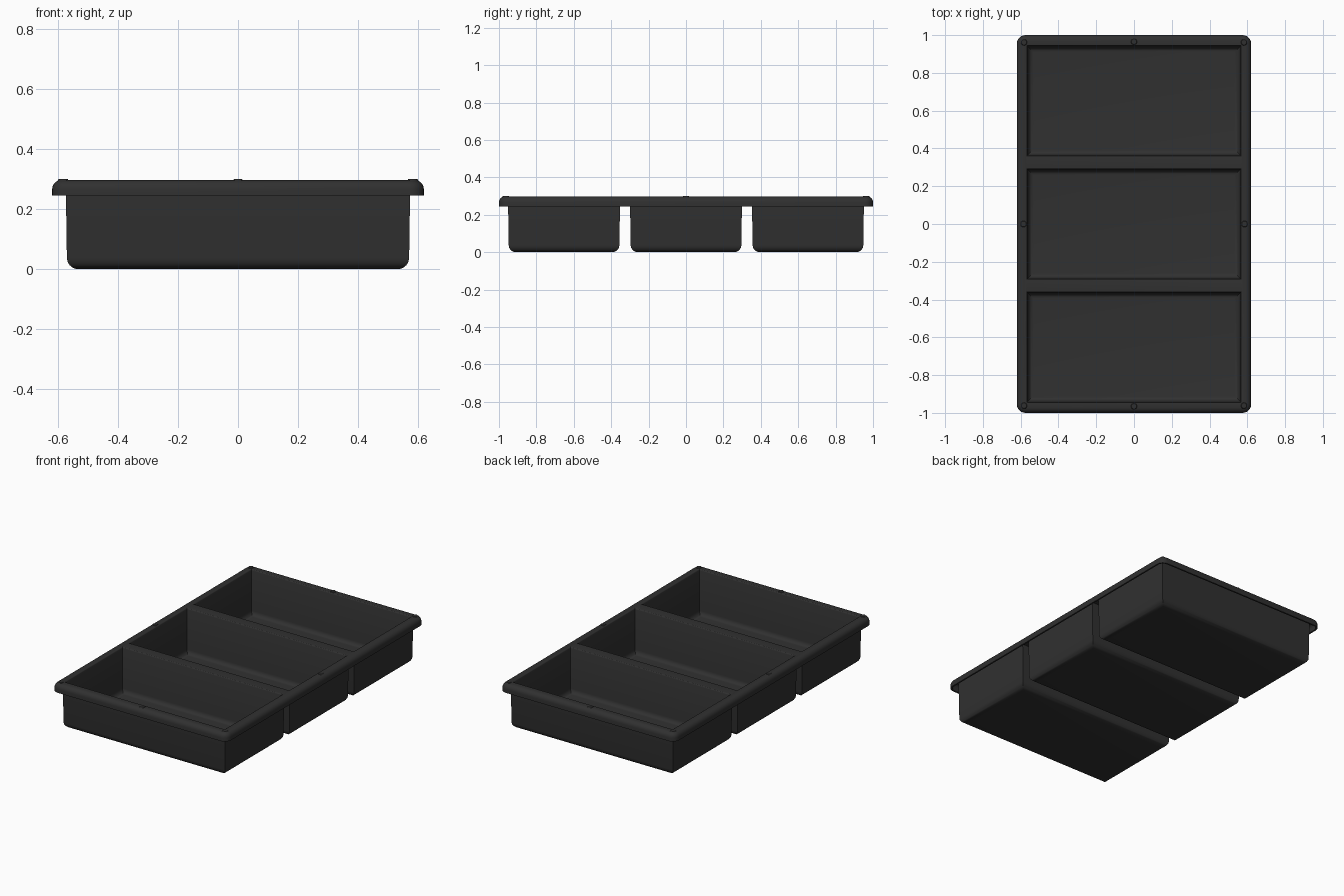
import bpy, bmesh, math

if "Cube" in bpy.data.objects:
    bpy.data.objects.remove(bpy.data.objects["Cube"])

black = bpy.data.materials.new("black plastic")
black.diffuse_color = (0.03, 0.03, 0.03, 1)
black.use_nodes = True
black.node_tree.nodes["Principled BSDF"].inputs["Base Color"].default_value = black.diffuse_color

RIM_X, RIM_Y, DECK_Z = 0.62, 1.0, 0.297
WALL = 0.01


def round_rect(bm, cy, hx, hy, r, z, seg):
    """Counter-clockwise ring of verts; seg = 0 gives square corners."""
    ring = []
    for k, (sx, sy) in enumerate([(1, 1), (-1, 1), (-1, -1), (1, -1)]):
        for i in range(seg + 1):
            a = math.pi / 2 * (k + (i / seg if seg else 0))
            dx, dy = (math.cos(a) * r, math.sin(a) * r) if seg else (0, 0)
            rr = r if seg else 0
            ring.append(bm.verts.new((sx * (hx - rr) + dx, cy + sy * (hy - rr) + dy, z)))
    return ring


def bridge(bm, a, b):
    n = len(a)
    for i in range(n):
        j = (i + 1) % n
        bm.faces.new((a[i], a[j], b[j], b[i]))


def loop_edges(bm, ring):
    n = len(ring)
    out = []
    for i in range(n):
        pair = (ring[i], ring[(i + 1) % n])
        out.append(bm.edges.get(pair) or bm.edges.new(pair))
    return out


def finish(name, bm):
    me = bpy.data.meshes.new(name)
    bm.to_mesh(me)
    bm.free()
    ob = bpy.data.objects.new(name, me)
    bpy.context.collection.objects.link(ob)
    me.materials.append(black)
    bpy.ops.object.select_all(action='DESELECT')
    ob.select_set(True)
    bpy.context.view_layer.objects.active = ob
    return ob


bm = bmesh.new()

# folded rim: straight skirt, then rounded shoulder up to the deck
R = 0.03
profile = [(0.0, 0.245)]
for i in range(6):
    a = math.pi / 2 * i / 5
    profile.append((R * (1 - math.cos(a)), DECK_Z - R + R * math.sin(a)))
prev = None
for inset, z in profile:
    ring = round_rect(bm, 0, RIM_X - inset, RIM_Y - inset, 0.045 - inset, z, 6)
    if prev:
        bridge(bm, prev, ring)
    prev = ring
edges = loop_edges(bm, prev)

# three bins: softened mouth, drafted walls, filleted floor
F = 0.028
bin_profile = [(0.0, DECK_Z), (0.003, DECK_Z - 0.002), (0.005, DECK_Z - 0.007)]
for i in range(6):
    a = math.pi / 2 * i / 5
    bin_profile.append((0.009 + F * (1 - math.cos(a)), WALL + F - F * math.sin(a)))
for cy in (-0.652, 0, 0.652):
    prev = None
    for inset, z in bin_profile:
        ring = round_rect(bm, cy, 0.57 - inset, 0.295 - inset, 0, z, 0)
        if prev:
            bridge(bm, prev, ring)
        else:
            edges += loop_edges(bm, ring)
        prev = ring
    bm.faces.new(prev)

# flat deck between rim and bins
deck = bmesh.ops.triangle_fill(bm, edges=edges, use_beauty=True, use_dissolve=False)
for f in deck["geom"]:
    if isinstance(f, bmesh.types.BMFace):
        f.normal_update()
        if f.normal.z < 0:
            f.normal_flip()

tray = finish("tray", bm)
mod = tray.modifiers.new("wall thickness", 'SOLIDIFY')
mod.thickness = WALL
mod.offset = -1
mod.use_even_offset = True
bpy.ops.object.modifier_apply(modifier=mod.name)
bpy.ops.object.shade_smooth_by_angle(angle=math.radians(35))

# low stacking pads on the rim corners and mid-sides
bm = bmesh.new()
spots = [(sx * 0.582, sy * 0.962) for sx in (-1, 1) for sy in (-1, 1)]
spots += [(0, -0.965), (0, 0.965), (-0.585, 0), (0.585, 0)]
for x, y in spots:
    made = bmesh.ops.create_cone(bm, cap_ends=True, segments=16,
                                 radius1=0.018, radius2=0.014, depth=0.005)
    bmesh.ops.translate(bm, verts=made["verts"], vec=(x, y, 0.2975))
finish("rim_pads", bm)
bpy.ops.object.shade_smooth_by_angle(angle=math.radians(35))
